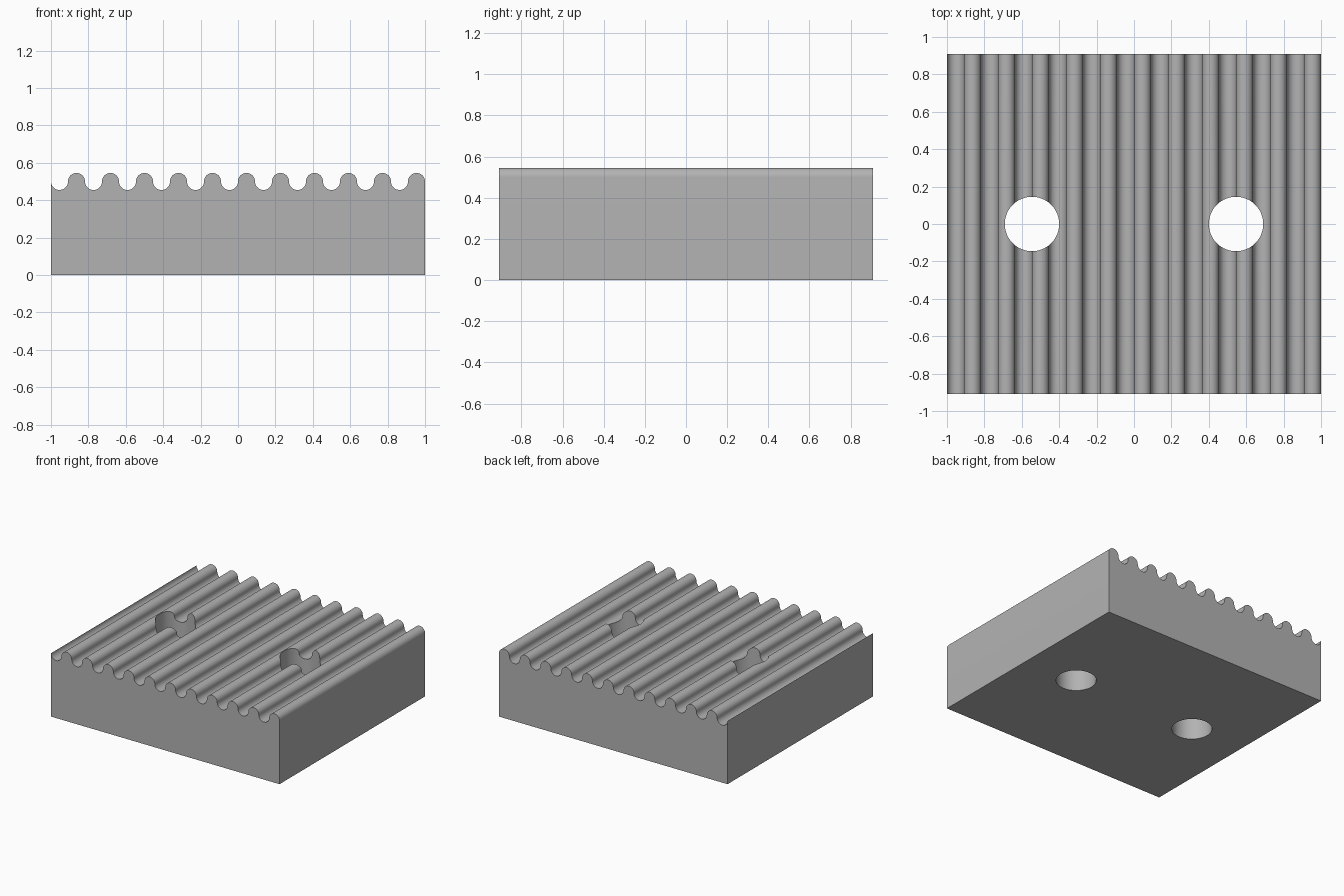
import bpy, bmesh, math

cube = bpy.data.objects.get("Cube")
if cube:
    bpy.data.objects.remove(cube, do_unlink=True)

RIBS = 11
PITCH = 2 / RIBS
R = PITCH / 4            # radius of each ridge and groove
DEPTH = 10 * PITCH
MID = 0.5                # height where grooves meet ridges
STEPS = 16

grey = bpy.data.materials.new("grey")
grey.use_nodes = True
colour = (0.45, 0.45, 0.45, 1)
grey.diffuse_color = colour
grey.node_tree.nodes["Principled BSDF"].inputs["Base Color"].default_value = colour

# Ribbed profile: alternating half-round grooves and ridges
profile = [(1, 0), (-1, 0), (-1, MID)]
for i in range(2 * RIBS):
    cx = -1 + R + i * 2 * R
    side = 1 if i % 2 else -1
    for s in range(1, STEPS + 1):
        a = math.pi * s / STEPS
        profile.append((cx - R * math.cos(a), MID + side * R * math.sin(a)))

# Block: profile extruded from front to back
bm = bmesh.new()
face = bm.faces.new([bm.verts.new((x, -DEPTH / 2, z)) for x, z in profile])
moved = bmesh.ops.extrude_face_region(bm, geom=[face])["geom"]
bmesh.ops.translate(bm, vec=(0, DEPTH, 0),
                    verts=[v for v in moved if isinstance(v, bmesh.types.BMVert)])
bmesh.ops.recalc_face_normals(bm, faces=bm.faces)
mesh = bpy.data.meshes.new("ribbed_block")
bm.to_mesh(mesh)
bm.free()
mesh.materials.append(grey)
block = bpy.data.objects.new("ribbed_block", mesh)
bpy.context.collection.objects.link(block)

# Two round holes straight through the block
cutters = []
for name, x in (("right_hole_cutter", -3 * PITCH), ("left_hole_cutter", 3 * PITCH)):
    bpy.ops.mesh.primitive_cylinder_add(vertices=64, radius=0.8 * PITCH, depth=2,
                                        location=(x, 0, MID / 2))
    cutter = bpy.context.object
    cutter.name = name
    cutter.hide_render = True
    cutter.data.materials.append(grey)
    cut = block.modifiers.new(name, 'BOOLEAN')
    cut.operation = 'DIFFERENCE'
    cut.solver = 'EXACT'
    cut.object = cutter
    cutters.append(cutter)

# Apply the cuts, then smooth the curves and keep the rims sharp
bpy.ops.object.select_all(action='DESELECT')
block.select_set(True)
bpy.context.view_layer.objects.active = block
for cutter in cutters:
    bpy.ops.object.modifier_apply(modifier=cutter.name)
    bpy.data.objects.remove(cutter, do_unlink=True)
bpy.ops.object.shade_smooth_by_angle(angle=math.radians(30))
